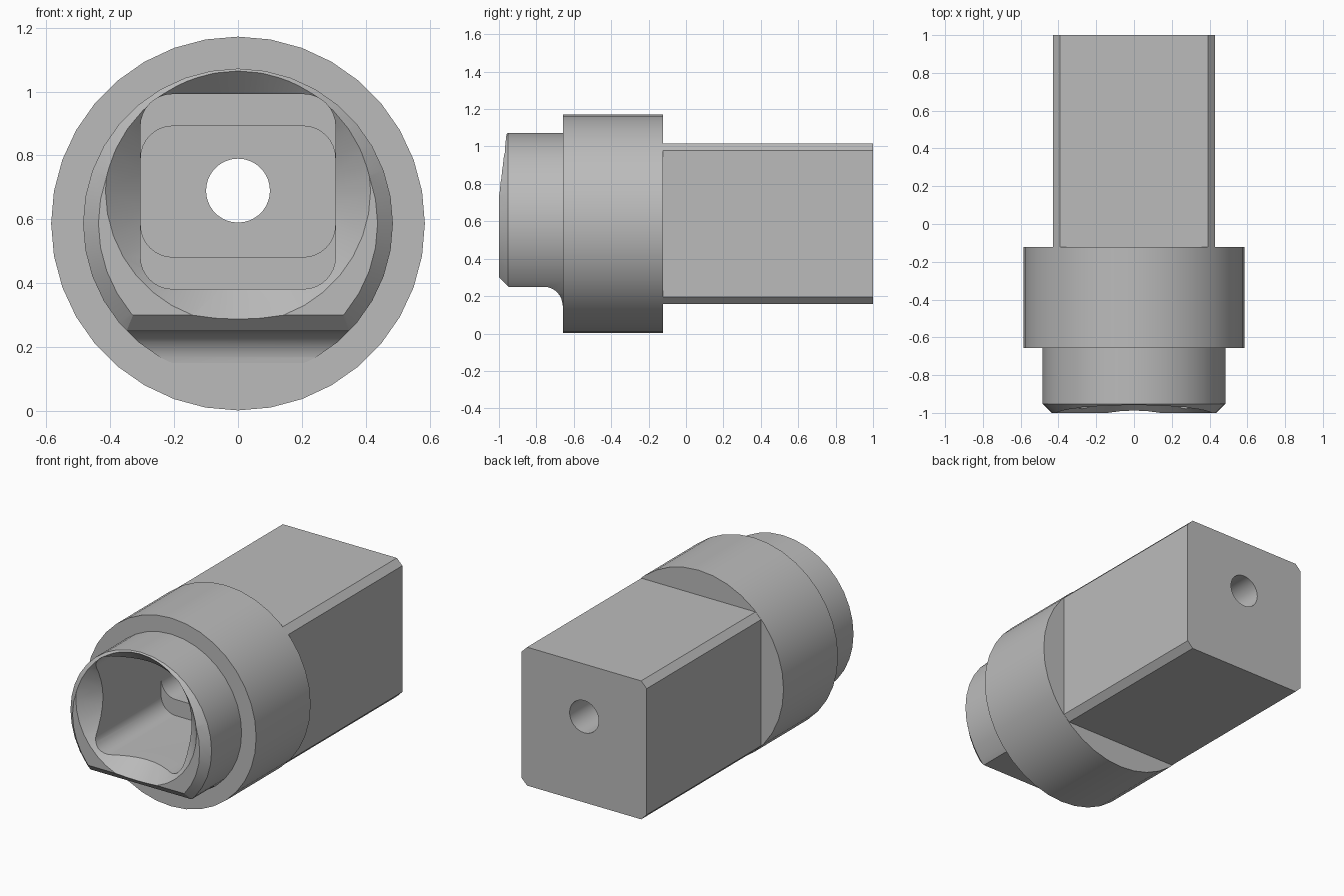
import bpy, bmesh
from math import sin, cos, pi, radians
from mathutils import Vector

if "Cube" in bpy.data.objects:
    bpy.data.objects.remove(bpy.data.objects["Cube"])

AXIS_Z = 0.587     # axis of the turned body and shank
BORE_Z = 0.69      # axis of the socket and through hole
SEGMENTS = 36


def finish(name, bm):
    bmesh.ops.recalc_face_normals(bm, faces=bm.faces)
    mesh = bpy.data.meshes.new(name)
    bm.to_mesh(mesh)
    bm.free()
    obj = bpy.data.objects.new(name, mesh)
    bpy.context.collection.objects.link(obj)
    return obj


def turned(name, z, profile):
    """Solid of revolution about a y-parallel axis from (y, radius) pairs."""
    bm = bmesh.new()
    rings = []
    for y, r in profile:
        angles = [2 * pi * i / SEGMENTS for i in range(SEGMENTS)]
        rings.append([bm.verts.new((r * sin(a), y, z + r * cos(a))) for a in angles])
    for a, b in zip(rings, rings[1:]):
        for i in range(SEGMENTS):
            j = (i + 1) % SEGMENTS
            bm.faces.new((a[i], a[j], b[j], b[i]))
    bm.faces.new(rings[0])
    bm.faces.new(rings[-1])
    return finish(name, bm)


def prism(name, points, direction):
    """Extrude a planar outline along a vector."""
    bm = bmesh.new()
    face = bm.faces.new([bm.verts.new(p) for p in points])
    result = bmesh.ops.extrude_face_region(bm, geom=[face], use_keep_orig=True)
    moved = [v for v in result["geom"] if isinstance(v, bmesh.types.BMVert)]
    bmesh.ops.translate(bm, verts=moved, vec=Vector(direction))
    return finish(name, bm)


def arc(cx, cy, r, start, end, steps):
    for i in range(steps + 1):
        a = radians(start + (end - start) * i / steps)
        yield cx + r * cos(a), cy + r * sin(a)


def rounded_box(name, half_x, half_z, r, z, y0, y1):
    outline = []
    for k, (sx, sz) in enumerate(((1, 1), (-1, 1), (-1, -1), (1, -1))):
        outline += arc(sx * (half_x - r), z + sz * (half_z - r), r, 90 * k, 90 * k + 90, 8)
    return prism(name, [(x, y0, h) for x, h in outline], (0, y1 - y0, 0))


def combine(target, other, operation):
    mod = target.modifiers.new(operation.title(), "BOOLEAN")
    mod.operation, mod.solver, mod.object = operation, "EXACT", other
    bpy.ops.object.select_all(action="DESELECT")
    bpy.context.view_layer.objects.active = target
    target.select_set(True)
    bpy.ops.object.modifier_apply(modifier=mod.name)
    bpy.data.objects.remove(other)


# Nose with a chamfered rim
nose = turned("nose", AXIS_Z, [(-1, 0.437), (-0.952, 0.485), (-0.5, 0.485)])

# Flat under the nose, with a front bevel and a fillet into the collar
side = [(-1.1, 0.4), (-0.95, 0.25)]
side += arc(-0.76, 0.15, 0.1, 90, 0, 8)
side += [(-0.6, 0.149), (-0.6, -0.1), (-1.1, -0.1)]
combine(nose, prism("nose_flat_cutter", [(-1, y, z) for y, z in side], (2, 0, 0)), "DIFFERENCE")

# Collar
body = turned("socket_adapter_body", AXIS_Z, [(-0.657, 0.585), (-0.122, 0.585)])
combine(body, nose, "UNION")

# Square shank with chamfered long edges
W, C = 0.43, 0.392
outline = [(W, -C), (W, C), (C, W), (-C, W), (-W, C), (-W, -C), (-C, -W), (C, -W)]
shank = prism("shank", [(x, -0.25, AXIS_Z + z) for x, z in outline], (0, 1.25, 0))
combine(body, shank, "UNION")

# Square socket, stepped inner pocket, countersunk mouth, through hole
cutters = (
    rounded_box("socket_cutter", 0.305, 0.305, 0.1, BORE_Z - 0.003, -1.1, -0.32),
    rounded_box("pocket_cutter", 0.3045, 0.205, 0.1, BORE_Z - 0.003, -0.4, 0),
    turned("mouth_cutter", BORE_Z, [(-1.1, 0.515), (-0.8, 0.215)]),
    turned("hole_cutter", BORE_Z, [(-0.2, 0.1), (1.1, 0.1)]),
)
for cutter in cutters:
    combine(body, cutter, "DIFFERENCE")

# Steel colour
steel = bpy.data.materials.new("steel_grey")
steel.use_nodes = True
grey = (0.5, 0.5, 0.5, 1)
steel.diffuse_color = grey
steel.node_tree.nodes["Principled BSDF"].inputs["Base Color"].default_value = grey
body.data.materials.clear()
body.data.materials.append(steel)
for face in body.data.polygons:
    face.material_index = 0

# Smooth round surfaces, keeping the machined edges sharp
bpy.ops.object.select_all(action="DESELECT")
body.select_set(True)
bpy.context.view_layer.objects.active = body
bpy.ops.object.shade_smooth_by_angle(angle=radians(25))
weighted = body.modifiers.new("Weighted normals", "WEIGHTED_NORMAL")
weighted.keep_sharp = True
